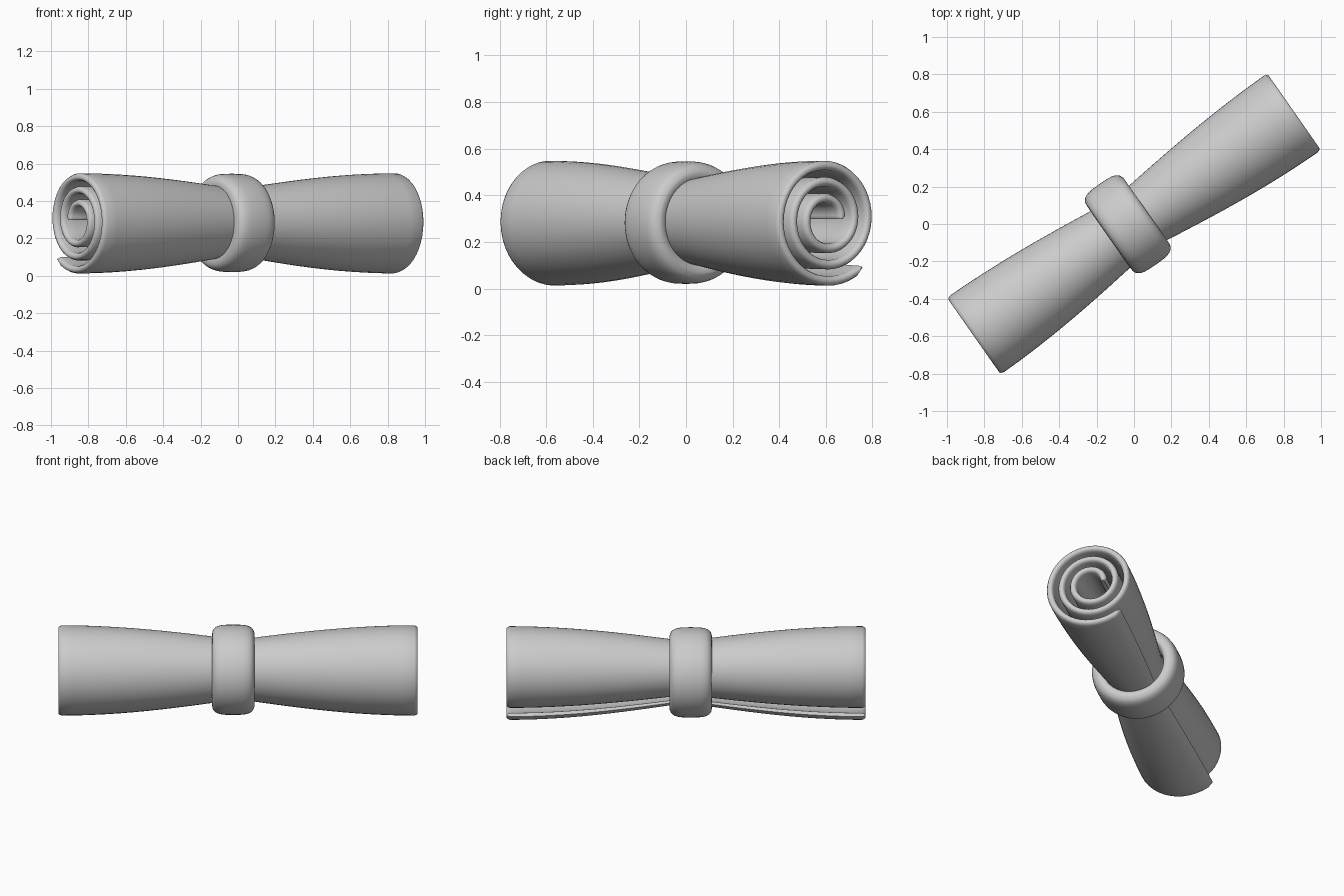
import bpy, bmesh, math

cube = bpy.data.objects.get("Cube")
if cube:
    bpy.data.objects.remove(cube, do_unlink=True)

ANGLE = math.radians(35)      # heading of the roll on the ground
HALF = 1.045                  # half length of the roll
CY, CZ = 0.018, 0.298         # centre of the spiral
THICK, PITCH, TURNS = 0.04, 0.07, 2.86
STEPS = 130

grey = bpy.data.materials.new("plain grey")
grey.use_nodes = True
colour = (0.6, 0.6, 0.6, 1)
grey.diffuse_color = colour
grey.node_tree.nodes["Principled BSDF"].inputs["Base Color"].default_value = colour


def finish(bm, name):
    bmesh.ops.recalc_face_normals(bm, faces=bm.faces)
    mesh = bpy.data.meshes.new(name)
    bm.to_mesh(mesh)
    bm.free()
    mesh.materials.append(grey)
    obj = bpy.data.objects.new(name, mesh)
    bpy.context.collection.objects.link(obj)
    obj.rotation_euler.z = ANGLE
    bpy.ops.object.select_all(action='DESELECT')
    obj.select_set(True)
    bpy.context.view_layer.objects.active = obj
    bpy.ops.object.shade_smooth_by_angle(angle=math.radians(40))
    return obj


def bridge(bm, a, b):
    n = len(a)
    for i in range(n):
        j = (i + 1) % n
        bm.faces.new((a[i], a[j], b[j], b[i]))


def spiral_section(inset):
    """Closed outline of the rolled sheet: outer side in, inner side back out."""
    outer, inner = [], []
    for i in range(STEPS + 1):
        turn = TURNS * i / STEPS
        a = math.radians(-50) - turn * math.tau
        r = 0.293 - PITCH * turn
        slim = 0.012 if i in (0, STEPS) else 0
        for side, rad in ((outer, r - inset - slim), (inner, r - THICK + inset + slim / 2)):
            side.append((rad * math.cos(a), rad * math.sin(a)))
    return outer + inner[::-1]


# Rolled sheet, pinched at the middle, with softened rims
half_stations = [(HALF, 0.014), (HALF - 0.006, 0.006), (HALF - 0.02, 0)]
half_stations += [(HALF * k / 12, 0) for k in range(11, 0, -1)]
stations = half_stations + [(0, 0)] + [(-u, s) for u, s in reversed(half_stations)]

bm = bmesh.new()
rings = []
for u, inset in stations:
    scale = 0.66 + 0.34 * math.sin(math.pi / 2 * abs(u) / HALF)
    rings.append([bm.verts.new((u, CY + y * scale, CZ + z * scale))
                  for y, z in spiral_section(inset)])
for a, b in zip(rings, rings[1:]):
    bridge(bm, a, b)
for ring in (rings[0], rings[-1]):
    for i in range(STEPS):
        bm.faces.new((ring[i], ring[i + 1], ring[-2 - i], ring[-1 - i]))
finish(bm, "rolled_sheet")

# Band around the middle, a rounded profile turned about the roll
bm = bmesh.new()
SIDES, PROFILE = 64, 28


def soft(v, power):
    return math.copysign(abs(v) ** power, v)


loops = []
for i in range(SIDES):
    a = math.tau * i / SIDES
    loop = []
    for k in range(PROFILE):
        p = math.tau * k / PROFILE
        u = -0.028 + 0.123 * soft(math.cos(p), 0.6)
        r = 0.217 + 0.046 * soft(math.sin(p), 0.8)
        if math.sin(p) > 0:
            r = 0.2 + 0.063 * soft(math.sin(p), 0.7)
        elif k > PROFILE / 2:
            r = 0.2 + 0.03 * math.sin(p)
        loop.append(bm.verts.new((u, CY + r * math.cos(a), 0.283 + r * math.sin(a))))
    loops.append(loop)
for i in range(SIDES):
    bridge(bm, loops[i], loops[(i + 1) % SIDES])
finish(bm, "band")
